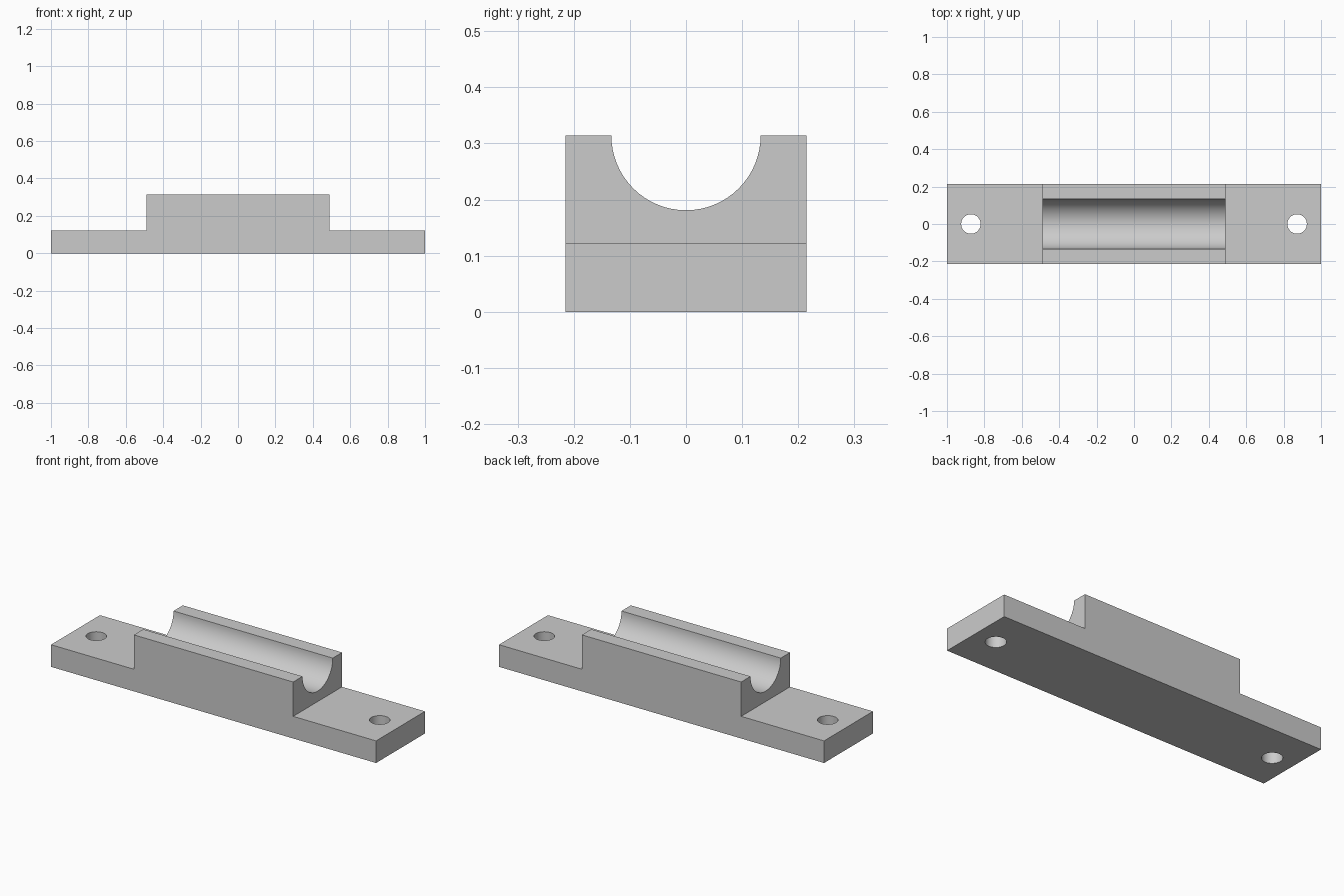
import bpy
import bmesh
from math import radians

cube = bpy.data.objects.get("Cube")
if cube:
    bpy.data.objects.remove(cube, do_unlink=True)

HALF_DEPTH = 0.215
BASE_TOP, BLOCK_TOP = 0.123, 0.314
BLOCK_HALF = 0.49
CHANNEL_RADIUS = 0.133
HOLE_X, HOLE_RADIUS = 0.872, 0.052

grey = bpy.data.materials.new("light grey")
grey.use_nodes = True
colour = (0.6, 0.6, 0.6, 1)
grey.diffuse_color = colour
grey.node_tree.nodes["Principled BSDF"].inputs["Base Color"].default_value = colour

# Stepped side profile, extruded front to back
right_half = [(1, 0), (1, BASE_TOP), (BLOCK_HALF, BASE_TOP), (BLOCK_HALF, BLOCK_TOP)]
profile = right_half + [(-x, z) for x, z in reversed(right_half)]
bm = bmesh.new()
face = bm.faces.new([bm.verts.new((x, -HALF_DEPTH, z)) for x, z in profile])
extruded = bmesh.ops.extrude_face_region(bm, geom=[face])["geom"]
moved = [v for v in extruded if isinstance(v, bmesh.types.BMVert)]
bmesh.ops.translate(bm, verts=moved, vec=(0, 2 * HALF_DEPTH, 0))
bmesh.ops.recalc_face_normals(bm, faces=bm.faces)
mesh = bpy.data.meshes.new("bearing_block")
bm.to_mesh(mesh)
bm.free()
mesh.materials.append(grey)
block = bpy.data.objects.new("bearing_block", mesh)
bpy.context.collection.objects.link(block)


def cut_cylinder(name, location, radius, depth, rotation=(0, 0, 0)):
    """Cut a round hole through the block and discard the cutter."""
    bpy.ops.mesh.primitive_cylinder_add(vertices=64, radius=radius, depth=depth,
                                        location=location, rotation=rotation)
    cutter = bpy.context.object
    cutter.name = name
    cutter.hide_render = True
    cutter.data.materials.append(grey)
    cut = block.modifiers.new(name, "BOOLEAN")
    cut.operation = "DIFFERENCE"
    cut.solver = "EXACT"
    cut.object = cutter
    bpy.ops.object.select_all(action="DESELECT")
    bpy.context.view_layer.objects.active = block
    block.select_set(True)
    bpy.ops.object.modifier_apply(modifier=cut.name)
    bpy.data.objects.remove(cutter, do_unlink=True)


# Half-round channel along the raised block
cut_cylinder("channel_cutter", (0, 0, BLOCK_TOP), CHANNEL_RADIUS, 1.2,
             (0, radians(90), 0))

# Bolt hole through each end of the base
for side in (-1, 1):
    cut_cylinder("bolt_hole_cutter", (side * HOLE_X, 0, BASE_TOP / 2), HOLE_RADIUS, 0.4)

bpy.ops.object.shade_smooth_by_angle(angle=radians(30))
